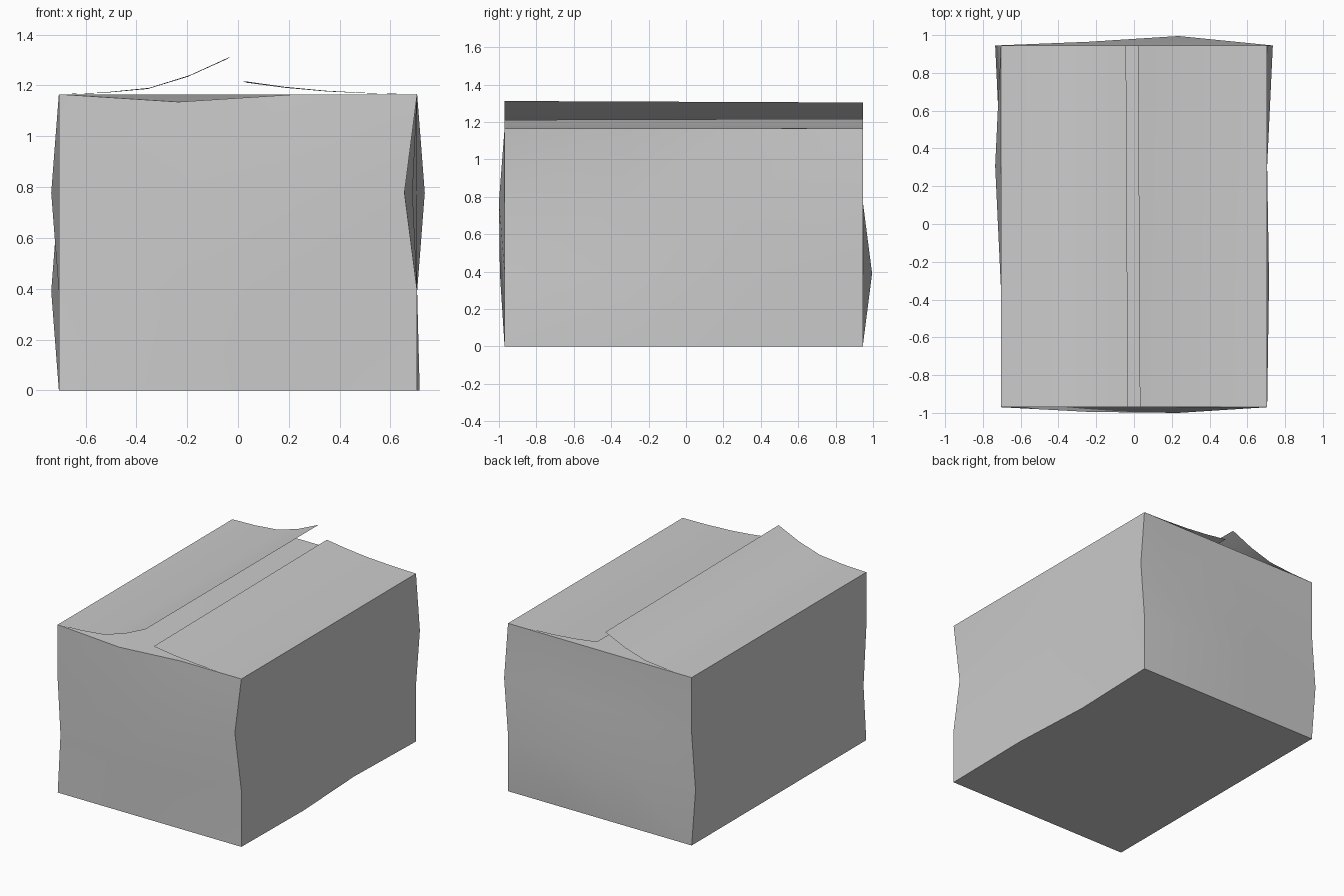
import bpy, bmesh, math

if "Cube" in bpy.data.objects:
    bpy.data.objects.remove(bpy.data.objects["Cube"])

XS = (-0.705, -0.235, 0.235, 0.705)
YS = (-0.97, -0.33, 0.307, 0.945)
ZS = (0.0, 0.39, 0.777, 1.165)


def finish(name, bm, angle):
    me = bpy.data.meshes.new(name)
    bm.to_mesh(me)
    bm.free()
    ob = bpy.data.objects.new(name, me)
    bpy.context.collection.objects.link(ob)
    bpy.ops.object.select_all(action='DESELECT')
    ob.select_set(True)
    bpy.context.view_layer.objects.active = ob
    bpy.ops.object.shade_smooth_by_angle(angle=math.radians(angle))
    return ob


# Dents and bulges: grid index -> offset
DENTS = {
    (3, 0, 2): (-0.05, 0, 0), (3, 3, 2): (0.03, 0, 0),      # upright corners
    (0, 0, 1): (0, 0.03, 0), (0, 3, 1): (-0.03, 0, 0),
    (0, 2, 2): (-0.03, 0, 0), (3, 1, 2): (-0.018, 0, 0),    # side panels
    (1, 0, 1): (0, -0.025, 0), (2, 0, 2): (0, -0.03, 0),    # front panel
    (2, 3, 1): (0, 0.05, 0), (1, 3, 1): (0, 0.02, 0),       # back panel
    (1, 0, 3): (0, 0, -0.03),                               # top front edge
    (3, 1, 0): (0.01, 0.03, 0), (3, 2, 0): (-0.02, -0.01, 0),
}

# Box body: a 3 x 3 x 3 grid shell
bm = bmesh.new()
verts = {}


def vert(k):
    if k not in verts:
        d = DENTS.get(k, (0, 0, 0))
        verts[k] = bm.verts.new((XS[k[0]] + d[0], YS[k[1]] + d[1], ZS[k[2]] + d[2]))
    return verts[k]


for axis in range(3):
    for side in (0, 3):
        for a in range(3):
            for b in range(3):
                quad = []
                for da, db in ((0, 0), (1, 0), (1, 1), (0, 1)):
                    k = [a + da, b + db]
                    k.insert(axis, side)
                    quad.append(vert(tuple(k)))
                bm.faces.new(quad)
bmesh.ops.recalc_face_normals(bm, faces=bm.faces)
finish("box_body", bm, 40)


# Curled top flaps: thin sheets, tip shifts slightly from front to back
def flap(name, profile, tip_shift, tip_drop):
    bm = bmesh.new()
    rows = []
    n = len(profile) - 1
    for y, t in zip(YS, (0, 1 / 3, 2 / 3, 1)):
        rows.append([bm.verts.new((x + tip_shift * t * i / n, y, z + tip_drop * t * i / n))
                     for i, (x, z) in enumerate(profile)])
    for r0, r1 in zip(rows, rows[1:]):
        for i in range(n):
            bm.faces.new((r0[i], r0[i + 1], r1[i + 1], r1[i]))
    bm.normal_update()
    if sum(f.normal.z for f in bm.faces) < 0:
        bmesh.ops.reverse_faces(bm, faces=bm.faces)
    finish(name, bm, 40)


flap("left_flap", [(-0.705, 1.165), (-0.53, 1.172), (-0.35, 1.19), (-0.19, 1.24), (-0.032, 1.312)],
     -0.01, -0.008)
flap("right_flap", [(0.705, 1.165), (0.53, 1.168), (0.35, 1.176), (0.19, 1.19), (0.031, 1.211)],
     -0.01, 0.006)
